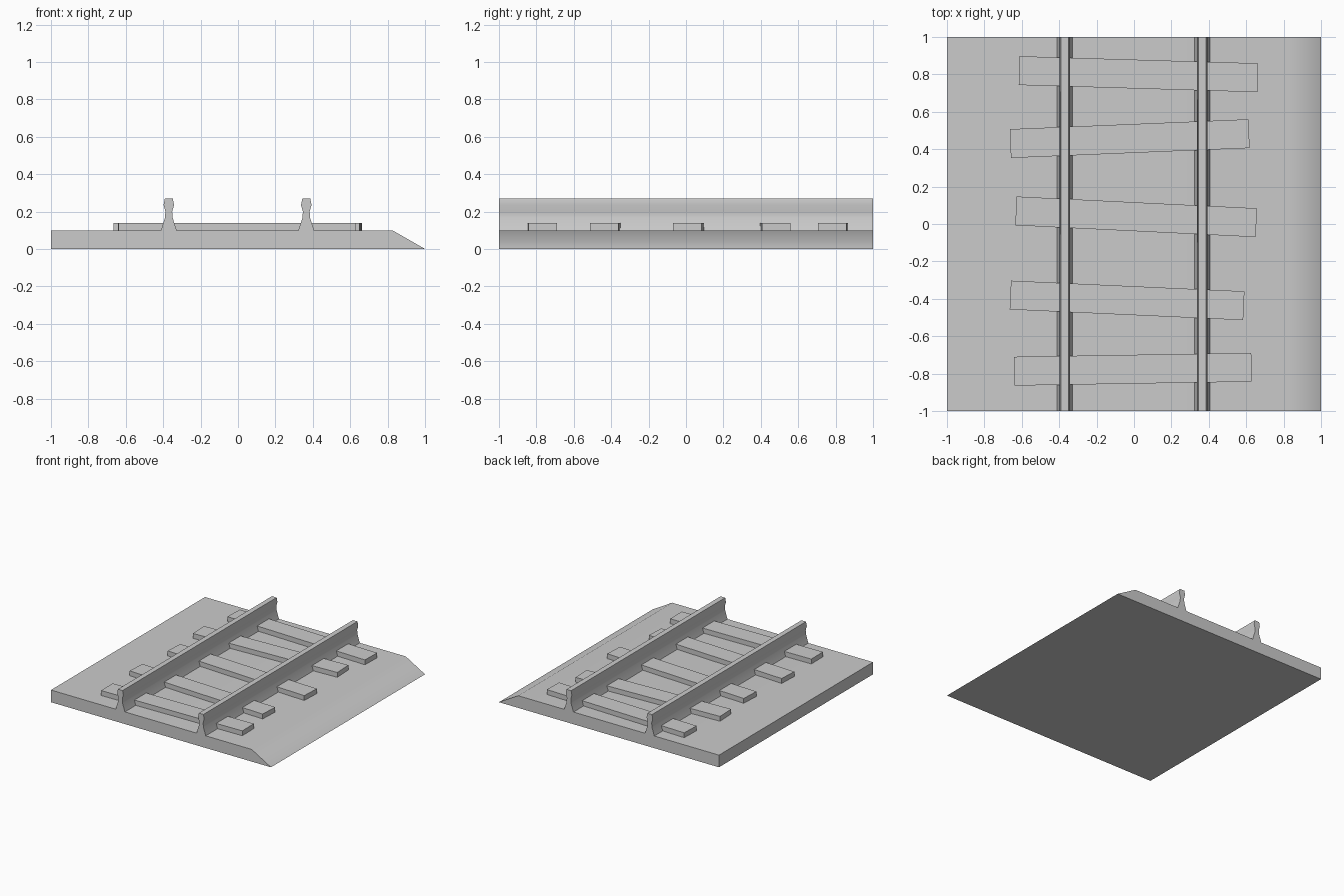
import bpy
import math

cube = bpy.data.objects.get("Cube")
if cube:
    bpy.data.objects.remove(cube, do_unlink=True)

grey = bpy.data.materials.new("plain_grey")
grey.use_nodes = True
grey.diffuse_color = (0.6, 0.6, 0.6, 1)
shader = next(n for n in grey.node_tree.nodes if n.type == "BSDF_PRINCIPLED")
shader.inputs["Base Color"].default_value = grey.diffuse_color

TOP = 0.10        # height of the gravel bed
TIE_TOP = 0.14    # height of the ties


def extrude(name, profile, half_length):
    """Sweep a counter-clockwise x-z profile along y into a closed solid."""
    n = len(profile)
    verts = [(x, y, z) for y in (-half_length, half_length) for x, z in profile]
    faces = [tuple(range(n)), tuple(reversed(range(n, 2 * n)))]
    faces += [(i, i + n, (i + 1) % n + n, (i + 1) % n) for i in range(n)]
    mesh = bpy.data.meshes.new(name)
    mesh.from_pydata(verts, [], faces)
    mesh.materials.append(grey)
    obj = bpy.data.objects.new(name, mesh)
    bpy.context.collection.objects.link(obj)
    return obj


def smooth(obj, degrees):
    bpy.ops.object.select_all(action="DESELECT")
    obj.select_set(True)
    bpy.context.view_layer.objects.active = obj
    bpy.ops.object.shade_smooth_by_angle(angle=math.radians(degrees))


# Gravel bed: square edge on one side, sloped shoulder on the other
bed = extrude("gravel_bed", [(-1, 0), (1, 0), (0.825, TOP), (-1, TOP)], 1)
smooth(bed, 40)
weighted = bed.modifiers.new("flat_top_normals", "WEIGHTED_NORMAL")
weighted.keep_sharp = True

# Rails: wide foot, narrow web, rounded head
half = [(0.042, TOP), (0.021, 0.165), (0.018, 0.20), (0.028, 0.235), (0.021, 0.27)]
for side, x in (("right", -0.37), ("left", 0.365)):
    outline = half + [(-px, pz) for px, pz in reversed(half)]
    rail = extrude(side + "_rail", outline, 1)
    rail.location.x = x
    smooth(rail, 40)

# Ties: loosely laid planks, each given by the centres of its two ends
ties = [
    (-0.614, 0.820, 0.662, 0.782),
    (-0.661, 0.430, 0.615, 0.483),
    (-0.631, 0.070, 0.654, 0.007),
    (-0.661, -0.380, 0.587, -0.437),
    (-0.641, -0.787, 0.628, -0.766),
]
for i, (x0, y0, x1, y1) in enumerate(ties, 1):
    h = math.hypot(x1 - x0, y1 - y0) / 2
    tie = extrude(f"tie_{i}", [(-h, TOP), (h, TOP), (h, TIE_TOP), (-h, TIE_TOP)], 0.077)
    tie.location = ((x0 + x1) / 2, (y0 + y1) / 2, 0)
    tie.rotation_euler.z = math.atan2(y1 - y0, x1 - x0)
